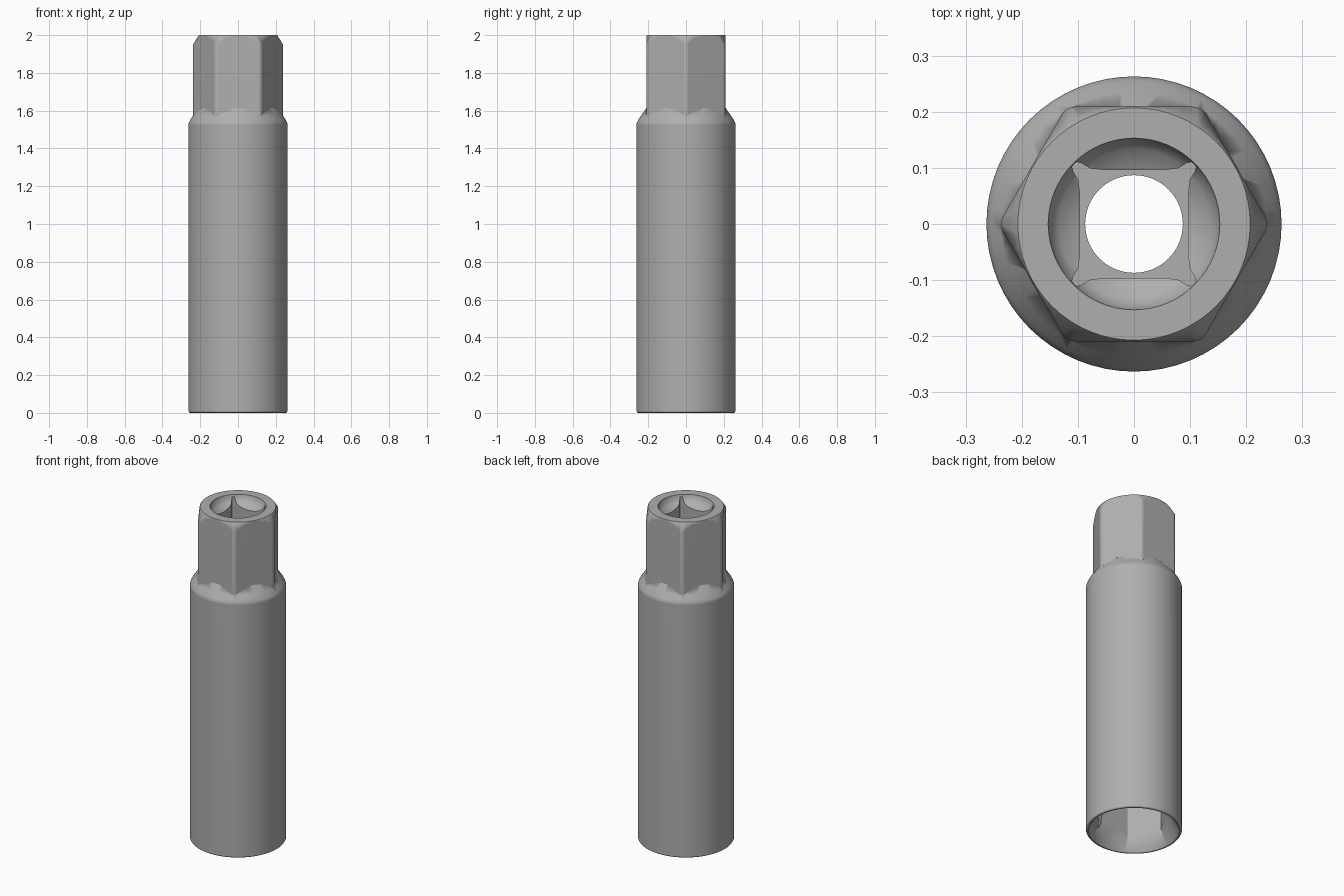
import bpy, bmesh
from math import cos, sin, pi, radians

if "Cube" in bpy.data.objects:
    bpy.data.objects.remove(bpy.data.objects["Cube"])

SEG = 64


def make_object(name, bm):
    bmesh.ops.remove_doubles(bm, verts=bm.verts, dist=1e-6)
    bmesh.ops.recalc_face_normals(bm, faces=bm.faces)
    mesh = bpy.data.meshes.new(name)
    bm.to_mesh(mesh)
    bm.free()
    ob = bpy.data.objects.new(name, mesh)
    bpy.context.collection.objects.link(ob)
    return ob


def lathe(name, profile):
    """Solid of revolution from (radius, z) points, capped at both ends."""
    bm = bmesh.new()
    rings = [[bm.verts.new((r * cos(2 * pi * i / SEG), r * sin(2 * pi * i / SEG), z))
              for i in range(SEG)] for r, z in profile]
    for a, b in zip(rings, rings[1:]):
        for i in range(SEG):
            j = (i + 1) % SEG
            bm.faces.new((a[i], a[j], b[j], b[i]))
    bm.faces.new(rings[0][::-1])
    bm.faces.new(rings[-1])
    return make_object(name, bm)


def prism(name, outline, z0, z1):
    bm = bmesh.new()
    low = [bm.verts.new((x, y, z0)) for x, y in outline]
    high = [bm.verts.new((x, y, z1)) for x, y in outline]
    n = len(outline)
    for i in range(n):
        j = (i + 1) % n
        bm.faces.new((low[i], low[j], high[j], high[i]))
    bm.faces.new(low[::-1])
    bm.faces.new(high)
    return make_object(name, bm)


def hexagon(flat, fillet, steps=4):
    """Hexagon outline with rounded corners; corners lie on the x axis."""
    centre = (flat - fillet) / cos(pi / 6)
    pts = []
    for k in range(6):
        a = k * pi / 3
        for s in range(steps + 1):
            t = a - pi / 6 + s / steps * pi / 3
            pts.append((centre * cos(a) + fillet * cos(t), centre * sin(a) + fillet * sin(t)))
    return pts


def boolean(target, tool, operation):
    tool.hide_render = True
    mod = target.modifiers.new(operation.title(), 'BOOLEAN')
    mod.operation = operation
    mod.solver = 'EXACT'
    mod.object = tool
    bpy.context.view_layer.objects.active = target
    bpy.ops.object.modifier_apply(modifier=mod.name)
    bpy.data.objects.remove(tool, do_unlink=True)


# Round outer sleeve with sloped shoulder
socket = lathe("socket_body", [
    (0.254, 0), (0.259, 0.003), (0.263, 0.01), (0.263, 1.525), (0.26, 1.537),
    (0.254, 1.549), (0.237, 1.575), (0.211, 1.612), (0.2, 1.632)])

# Hexagonal wrench head, chamfered by a cone at the top
head = prism("hex_head", hexagon(0.209, 0.028), 1.5, 2.05)
boolean(head, lathe("head_chamfer", [(0.3, 1.4), (0.3, 1.85), (0.207, 2.0)]), 'INTERSECT')
boolean(socket, head, 'UNION')

# Through bore: bottom lead-in cone, long bore, narrow neck, shallow dished top
boolean(socket, lathe("bore_cutter", [
    (0.264, -0.02), (0.248, 0), (0.163, 0.117), (0.163, 1.36), (0.087, 1.4),
    (0.087, 1.935), (0.11, 1.946), (0.134, 1.961), (0.148, 1.978), (0.153, 2.0),
    (0.154, 2.03)]), 'DIFFERENCE')

# Hexagonal plug recess
boolean(socket, prism("plug_recess_cutter", hexagon(0.168, 0.006, 2), -0.05, 0.6), 'DIFFERENCE')

# Square drive recess with relieved corners
side = [(0.099, -0.078), (0.096, -0.05), (0.096, 0.05), (0.099, 0.078), (0.108, 0.093),
        (0.111, 0.103), (0.108, 0.108), (0.103, 0.111), (0.093, 0.108)]
outline = []
for k in range(4):
    c, s = (1, 0, -1, 0)[k], (0, 1, 0, -1)[k]
    outline += [(c * x - s * y, s * x + c * y) for x, y in side]
boolean(socket, prism("drive_recess_cutter", outline, 1.62, 1.99), 'DIFFERENCE')

# Dark steel grey
steel = bpy.data.materials.new("steel")
steel.diffuse_color = (0.43, 0.43, 0.43, 1)
steel.use_nodes = True
steel.node_tree.nodes["Principled BSDF"].inputs["Base Color"].default_value = steel.diffuse_color
socket.data.materials.clear()
socket.data.materials.append(steel)
for poly in socket.data.polygons:
    poly.material_index = 0

# Soft chamfers, crisp right-angle edges; weighted normals keep the flats flat
bpy.ops.object.select_all(action='DESELECT')
socket.select_set(True)
bpy.context.view_layer.objects.active = socket
bpy.ops.object.shade_smooth_by_angle(angle=radians(50))
weighted = socket.modifiers.new("Weighted normals", 'WEIGHTED_NORMAL')
weighted.keep_sharp = True
